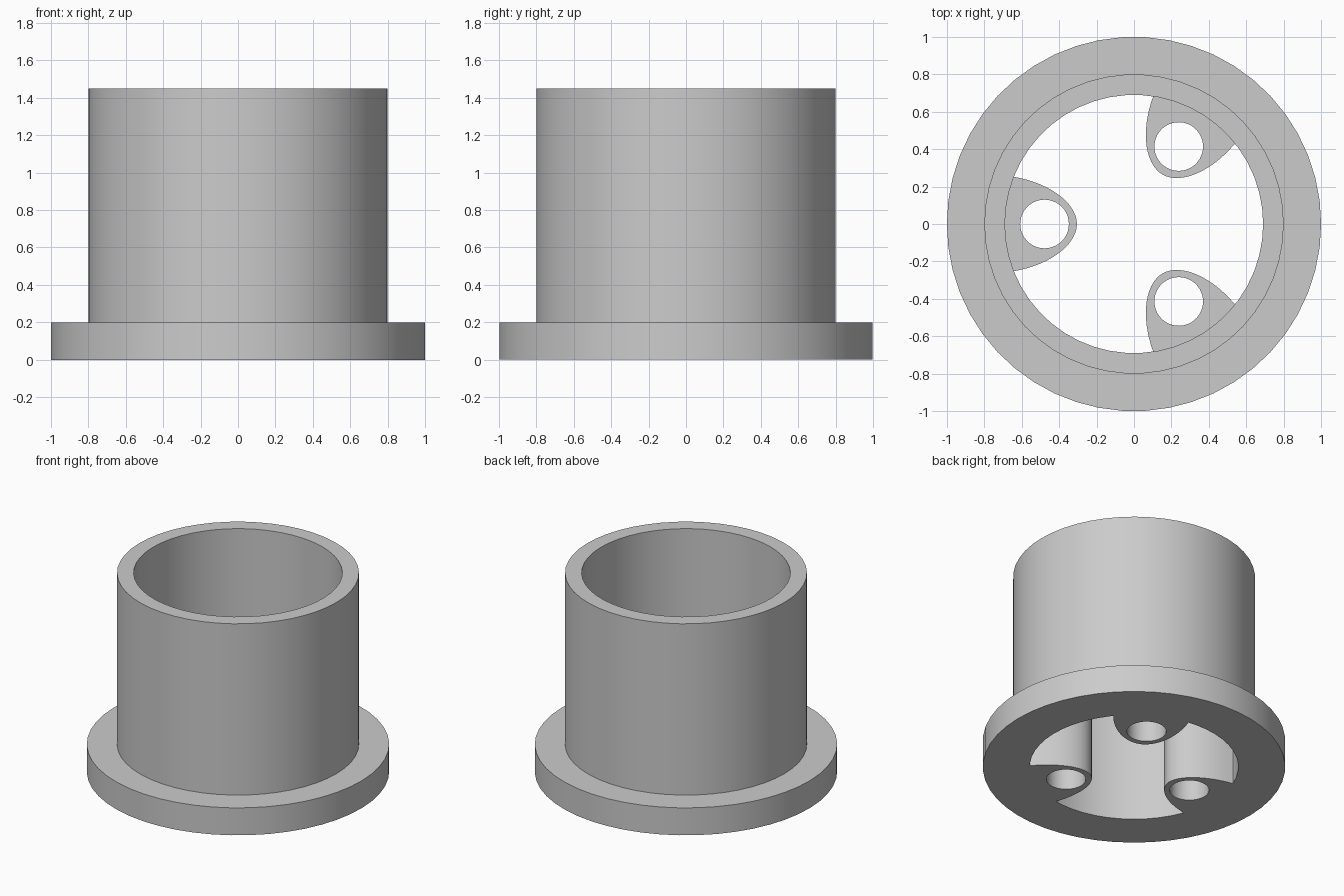
import bpy, bmesh
from math import cos, sin, pi, radians
from mathutils import Vector, Matrix
from mathutils.geometry import interpolate_bezier

cube = bpy.data.objects.get("Cube")
if cube:
    bpy.data.objects.remove(cube, do_unlink=True)

SEGMENTS = 50
BORE = 0.69
LUG_HEIGHT = 0.6

grey = bpy.data.materials.new("light_grey")
grey.use_nodes = True
grey.diffuse_color = (0.6, 0.6, 0.6, 1)
grey.node_tree.nodes["Principled BSDF"].inputs["Base Color"].default_value = (0.6, 0.6, 0.6, 1)


def finish(name, bm):
    bmesh.ops.recalc_face_normals(bm, faces=bm.faces)
    mesh = bpy.data.meshes.new(name)
    bm.to_mesh(mesh)
    bm.free()
    mesh.materials.append(grey)
    obj = bpy.data.objects.new(name, mesh)
    bpy.context.collection.objects.link(obj)
    bpy.ops.object.select_all(action="DESELECT")
    obj.select_set(True)
    bpy.context.view_layer.objects.active = obj
    bpy.ops.object.shade_smooth_by_angle(angle=radians(30))
    return obj


def add_loop(bm, points):
    verts = [bm.verts.new((x, y, 0)) for x, y in points]
    return [bm.edges.new((a, b)) for a, b in zip(verts, verts[1:] + verts[:1])]


# Flanged sleeve: a closed profile spun around the axis
bm = bmesh.new()
profile = [(BORE, 0), (1, 0), (1, 0.2), (0.8, 0.2), (0.8, 1.45), (BORE, 1.45)]
rings = [[bm.verts.new((r * cos(2 * pi * i / SEGMENTS), r * sin(2 * pi * i / SEGMENTS), z))
          for i in range(SEGMENTS)] for r, z in profile]
for a, b in zip(rings, rings[1:] + rings[:1]):
    for i in range(SEGMENTS):
        j = (i + 1) % SEGMENTS
        bm.faces.new((a[i], a[j], b[j], b[i]))
finish("flanged_sleeve", bm)


# Screw lugs: rounded outline merging into the bore, pierced by a round hole
def build_lug(name, angle):
    bm = bmesh.new()
    side = [(p.x, p.y) for p in interpolate_bezier(
        Vector((0.305, 0)), Vector((0.305, 0.11)), Vector((0.45, 0.22)), Vector((0.642, 0.252)), 16)]
    spread = radians(21.4)
    arc = [(0.695 * cos(a), 0.695 * sin(a))
           for a in (spread * (1 - i / 4) for i in range(9))]
    mirrored = [(x, -y) for x, y in reversed(side[1:])]
    hole = [(0.478 + 0.13 * cos(2 * pi * i / 40), 0.13 * sin(2 * pi * i / 40)) for i in range(40)]
    edges = add_loop(bm, side + arc + mirrored) + add_loop(bm, hole)
    bmesh.ops.triangle_fill(bm, edges=edges, use_beauty=True, normal=(0, 0, 1))
    top = bmesh.ops.extrude_face_region(bm, geom=list(bm.faces), use_keep_orig=True)["geom"]
    bmesh.ops.translate(bm, vec=(0, 0, LUG_HEIGHT),
                        verts=[g for g in top if isinstance(g, bmesh.types.BMVert)])
    bmesh.ops.rotate(bm, verts=bm.verts, matrix=Matrix.Rotation(radians(angle), 3, "Z"))
    finish(name, bm)


for name, angle in (("back_lug", 60), ("right_lug", 180), ("front_lug", 300)):
    build_lug(name, angle)
